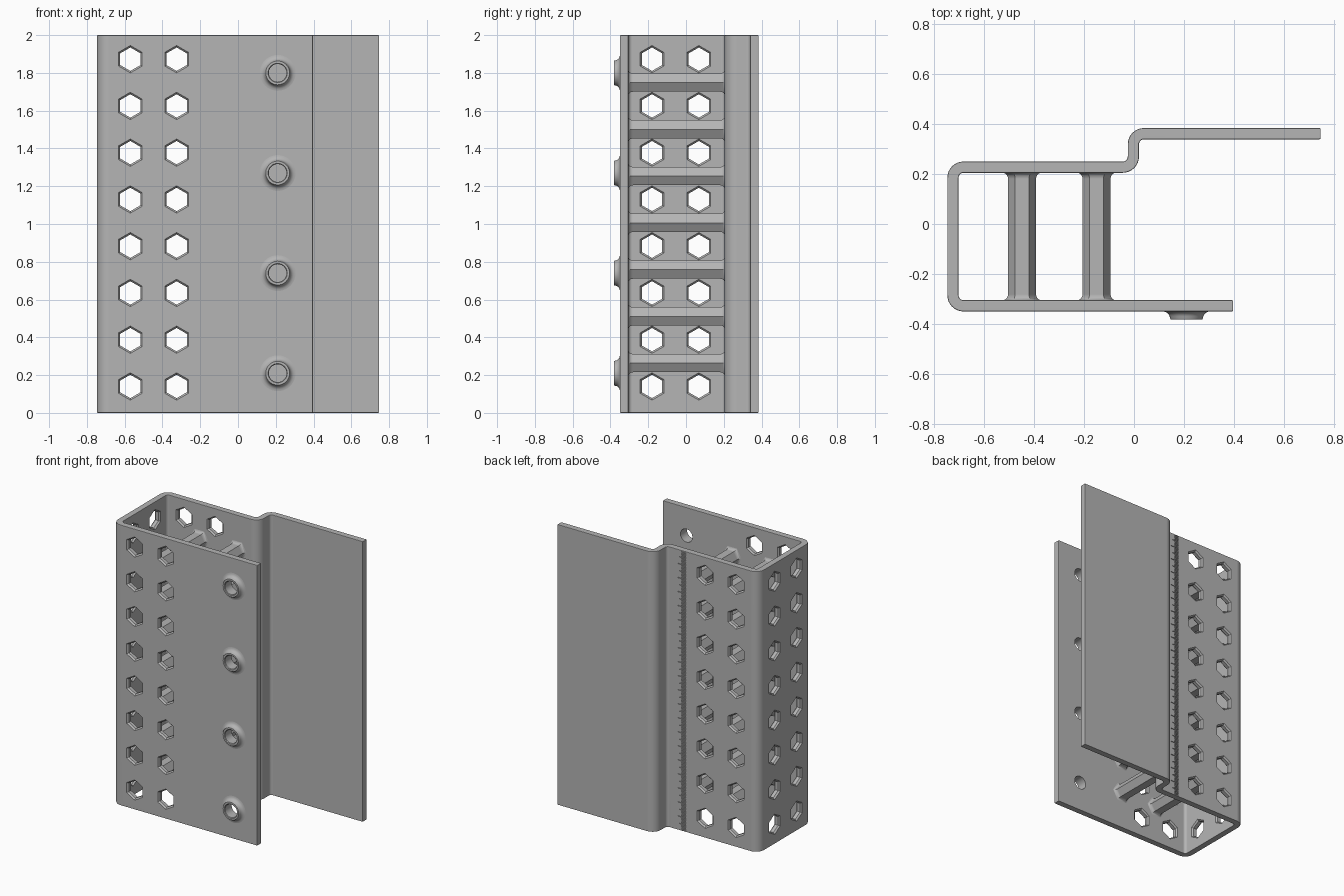
import bpy, bmesh
from math import pi, cos, sin, radians
from mathutils import Matrix, Vector

cube = bpy.data.objects.get("Cube")
if cube:
    bpy.data.objects.remove(cube)

grey = bpy.data.materials.new("plain grey")
grey.use_nodes = True
colour = (0.46, 0.46, 0.46, 1)
grey.diffuse_color = colour
grey.node_tree.nodes["Principled BSDF"].inputs["Base Color"].default_value = colour

ALONG_Y = Matrix.Rotation(pi / 2, 4, 'X')                    # local z points to the front
ALONG_X = Matrix.Rotation(pi / 2, 4, 'Z') @ ALONG_Y
HEIGHT, PITCH, WALL = 2.0, 0.2475, 0.045


def make_object(name, bm):
    bmesh.ops.recalc_face_normals(bm, faces=bm.faces)
    mesh = bpy.data.meshes.new(name)
    bm.to_mesh(mesh)
    bm.free()
    mesh.materials.append(grey)
    obj = bpy.data.objects.new(name, mesh)
    bpy.context.collection.objects.link(obj)
    return obj


def activate(obj):
    bpy.ops.object.select_all(action='DESELECT')
    obj.select_set(True)
    bpy.context.view_layer.objects.active = obj


def smooth(obj):
    activate(obj)
    bpy.ops.object.shade_smooth_by_angle(angle=radians(30))
    mod = obj.modifiers.new("even shading", 'WEIGHTED_NORMAL')
    mod.keep_sharp = True


def lathe(bm, profile, sides, place, phase=0.0, ring=False):
    """Turn (radius, height) points about local z; a ring profile closes on itself."""
    loops = []
    for r, h in profile:
        angles = [phase + 2 * pi * i / sides for i in range(sides)]
        loops.append([bm.verts.new(place @ Vector((r * cos(a), r * sin(a), h))) for a in angles])
    pairs = list(zip(loops, loops[1:]))
    if ring:
        pairs.append((loops[-1], loops[0]))
    else:
        bm.faces.new(loops[0])
        bm.faces.new(loops[-1])
    for low, high in pairs:
        for i in range(sides):
            j = (i + 1) % sides
            bm.faces.new((low[i], low[j], high[j], high[i]))


def rounded(corners, steps=8):
    """Round the right-angled corners of an outline given as (x, y, radius)."""
    pts = []
    for i, (x, y, r) in enumerate(corners):
        p = Vector((x, y))
        if r == 0:
            pts.append(p)
            continue
        u = (Vector(corners[i - 1][:2]) - p).normalized()
        v = (Vector(corners[(i + 1) % len(corners)][:2]) - p).normalized()
        for k in range(steps + 1):
            t = k / steps * pi / 2
            pts.append(p + r * (u * (1 - sin(t)) + v * (1 - cos(t))))
    return pts


# Folded sheet: front panel, closed side, back panel and offset flange
OUT, IN = 0.065, 0.02
outline = rounded([
    (0.397, -0.35, 0), (-0.747, -0.35, OUT), (-0.747, 0.25, OUT), (-0.025, 0.25, IN),
    (-0.025, 0.384, OUT), (0.747, 0.384, 0), (0.747, 0.339, 0), (0.02, 0.339, IN),
    (0.02, 0.205, OUT), (-0.702, 0.205, IN), (-0.702, -0.305, IN), (0.397, -0.305, 0)])
bm = bmesh.new()
base = bm.faces.new([bm.verts.new((p.x, p.y, 0)) for p in outline])
top = bmesh.ops.extrude_face_region(bm, geom=[base])["geom"]
bmesh.ops.translate(bm, vec=(0, 0, HEIGHT), verts=[g for g in top if isinstance(g, bmesh.types.BMVert)])
body = make_object("folded_body", bm)
bevel = body.modifiers.new("edge bevel", 'BEVEL')
bevel.width, bevel.segments = 0.005, 2
bevel.limit_method, bevel.angle_limit = 'ANGLE', radians(40)

# Hexagonal holes with chamfered rims, and round holes through the bosses
hole = [(0.080, -0.03), (0.062, -0.012), (0.062, 0.012), (0.080, 0.03)]
boss_heights = [0.21 + 0.53 * i for i in range(4)]
bm = bmesh.new()
for row in range(8):
    z = 0.14 + PITCH * row
    for x in (-0.57, -0.325):
        for y in (-0.3275, 0.2275):
            lathe(bm, hole, 6, Matrix.Translation((x, y, z)) @ ALONG_Y, pi / 6)
    for y in (-0.18, 0.068):
        lathe(bm, hole, 6, Matrix.Translation((-0.7245, y, z)) @ ALONG_X, pi / 6)
for z in boss_heights:
    lathe(bm, [(0.047, -0.05), (0.047, 0.05)], 40, Matrix.Translation((0.21, -0.3275, z)) @ ALONG_Y)
hole_cutter = make_object("hole_cutter", bm)

# Engraved scale on the back panel: short, middle and long marks
bm = bmesh.new()
for i in range(1, 200):
    length = 0.065 if i % 10 == 0 else 0.05 if i % 5 == 0 else 0.035
    place = Matrix.Translation((-0.175 + length / 2, 0.25, i * HEIGHT / 200))
    bmesh.ops.create_cube(bm, size=1, matrix=place @ Matrix.Diagonal((length, 0.012, 0.004, 1)))
scale_cutter = make_object("scale_cutter", bm)

for cutter in (hole_cutter, scale_cutter):
    cutter.hide_render = True
    mod = body.modifiers.new("cut", 'BOOLEAN')
    mod.operation, mod.solver, mod.object = 'DIFFERENCE', 'EXACT', cutter
activate(body)
for mod in list(body.modifiers):
    bpy.ops.object.modifier_apply(modifier=mod.name)
for cutter in (hole_cutter, scale_cutter):
    bpy.data.objects.remove(cutter)
smooth(body)

# Hexagonal cross bars with flared ends
half, bar, flare = 0.256, 0.056, 0.025
arc = [k / 5 * pi / 2 for k in range(6)]
end = [(bar + flare * (1 - sin(a)), half - flare * (1 - cos(a))) for a in arc]
profile = end + [(r, -h) for r, h in reversed(end)]
for side, x in (("outer", -0.448), ("inner", -0.15)):
    bm = bmesh.new()
    for row in range(7):
        z = 0.14 + PITCH * (row + 0.5)
        lathe(bm, profile, 6, Matrix.Translation((x, -0.05, z)) @ ALONG_Y)
    smooth(make_object(side + "_cross_bars", bm))

# Flared round bosses on the front panel
skirt = [(0.066 + 0.029 * (1 - sin(a)), 0.027 * (1 - cos(a))) for a in arc]
profile = skirt + [(0.063, 0.032), (0.051, 0.032), (0.047, 0.028), (0.047, -0.01), (0.095, -0.01)]
bm = bmesh.new()
for z in boss_heights:
    lathe(bm, profile, 40, Matrix.Translation((0.21, -0.35, z)) @ ALONG_Y, ring=True)
smooth(make_object("front_bosses", bm))
